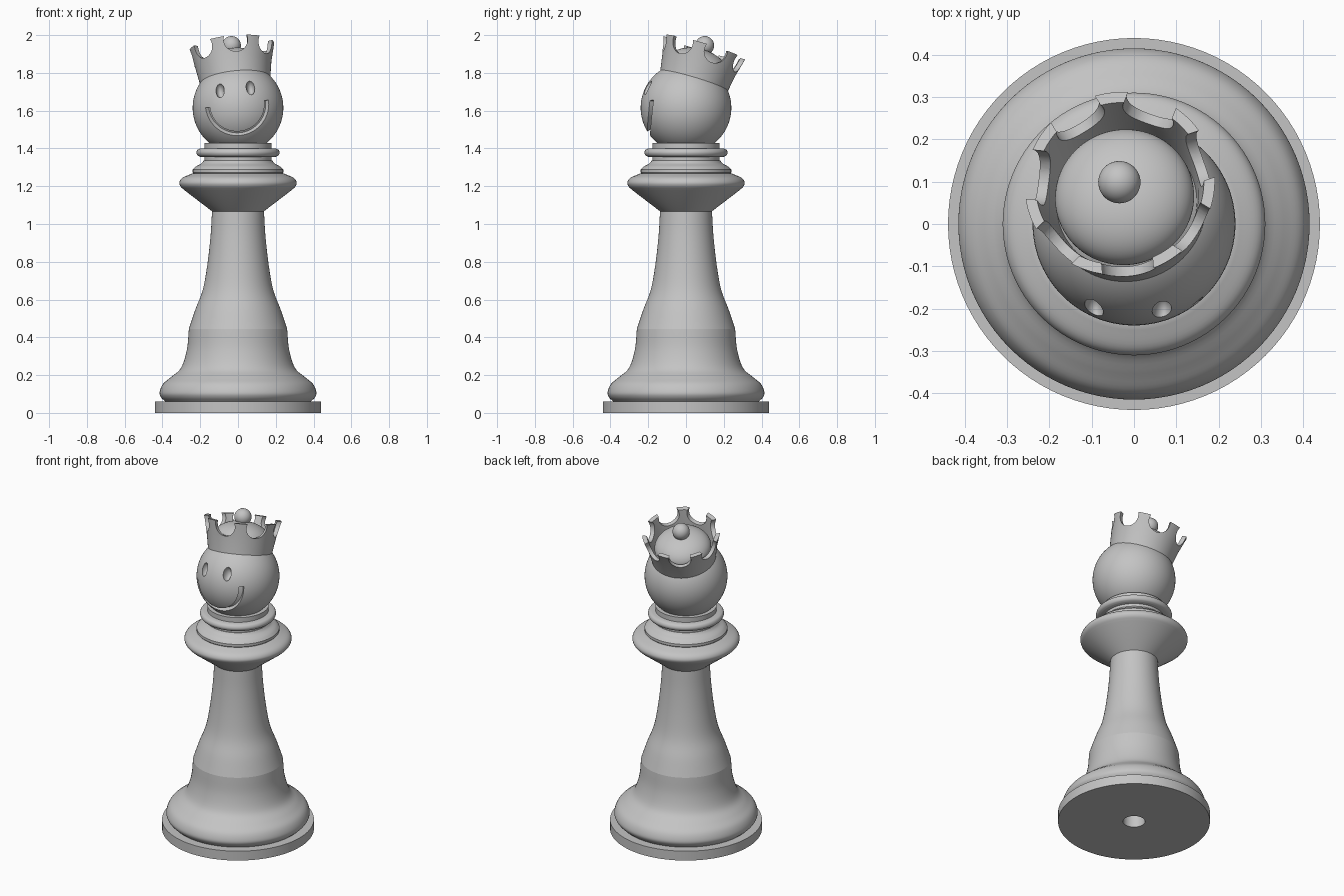
import bpy, bmesh
from math import sin, cos, pi, radians, sqrt
from mathutils import Matrix, Vector

cube = bpy.data.objects.get("Cube")
if cube:
    bpy.data.objects.remove(cube, do_unlink=True)

grey = bpy.data.materials.new("plain grey")
grey.use_nodes = True
grey.diffuse_color = (0.55, 0.55, 0.55, 1)
grey.node_tree.nodes["Principled BSDF"].inputs["Base Color"].default_value = grey.diffuse_color


def finish(name, bm, matrix=Matrix()):
    """Turn a bmesh into a linked object."""
    bmesh.ops.transform(bm, matrix=matrix, verts=bm.verts)
    bmesh.ops.recalc_face_normals(bm, faces=bm.faces)
    mesh = bpy.data.meshes.new(name)
    bm.to_mesh(mesh)
    bm.free()
    mesh.materials.append(grey)
    obj = bpy.data.objects.new(name, mesh)
    bpy.context.collection.objects.link(obj)
    return obj


def smooth(obj, angle=35):
    bpy.ops.object.select_all(action='DESELECT')
    obj.select_set(True)
    bpy.context.view_layer.objects.active = obj
    bpy.ops.object.shade_smooth_by_angle(angle=radians(angle))


def spline(points, steps=5):
    """Catmull-Rom curve through profile points."""
    p = [Vector(q) for q in points]
    p = [2 * p[0] - p[1]] + p + [2 * p[-1] - p[-2]]
    out = []
    for a, b, c, d in zip(p, p[1:], p[2:], p[3:]):
        for i in range(steps):
            t = i / steps
            out.append(0.5 * (2 * b + (c - a) * t + (2 * a - 5 * b + 4 * c - d) * t**2
                              + (3 * b - a - 3 * c + d) * t**3))
    return [tuple(q) for q in out] + [tuple(points[-1])]


def lathe(name, profile, matrix=Matrix(), closed=False, segments=96):
    """Revolve (radius, height) points around z."""
    bm = bmesh.new()
    verts = [bm.verts.new((r, 0, z)) for r, z in profile]
    ring = verts + verts[:1] if closed else verts
    edges = [bm.edges.new(pair) for pair in zip(ring, ring[1:])]
    bmesh.ops.spin(bm, geom=verts + edges, cent=(0, 0, 0), axis=(0, 0, 1),
                   angle=2 * pi, steps=segments)
    bmesh.ops.remove_doubles(bm, verts=bm.verts, dist=1e-5)
    return finish(name, bm, matrix)


def cut(obj, cutter):
    mod = obj.modifiers.new("cut", 'BOOLEAN')
    mod.operation, mod.solver, mod.object = 'DIFFERENCE', 'EXACT', cutter
    bpy.context.view_layer.objects.active = obj
    bpy.ops.object.modifier_apply(modifier=mod.name)
    bpy.data.objects.remove(cutter, do_unlink=True)


def ellipse(rx, rz, z=0, n=32):
    """Half outline for a turned ellipsoid."""
    return [(rx * sin(pi * i / n) if 0 < i < n else 0, z - rz * cos(pi * i / n))
            for i in range(n + 1)]


# Foot plate and flared base, with a bore underneath
base_curve = spline([(0.385, 0.06), (0.408, 0.083), (0.415, 0.11), (0.397, 0.153),
                     (0.354, 0.19), (0.302, 0.238), (0.271, 0.333), (0.26, 0.445)])
smooth(lathe("base", [(0, 0.3), (0.064, 0.3), (0.064, 0), (0.44, 0), (0.44, 0.06)]
             + base_curve + [(0, 0.445)]))

# Tapered shaft
shaft_curve = spline([(0.26, 0.445), (0.227, 0.544), (0.187, 0.65), (0.163, 0.78),
                      (0.145, 0.94), (0.137, 1.08)])
smooth(lathe("shaft", [(0, 0.445)] + shaft_curve + [(0, 1.08)]))

# Wide collar with a rounded lip
lip = spline([(0.285, 1.18), (0.305, 1.2), (0.31, 1.222), (0.292, 1.246), (0.24, 1.268)])
smooth(lathe("collar", [(0, 1.067), (0.137, 1.067)] + lip + [(0, 1.268)]))

# Stacked neck rings
step_curve = spline([(0.24, 1.288), (0.222, 1.305), (0.195, 1.32), (0.182, 1.335)])
smooth(lathe("neck_step", [(0, 1.265), (0.235, 1.265), (0.24, 1.272)]
             + step_curve + [(0, 1.335)]))
smooth(lathe("neck", [(0, 1.32), (0.178, 1.32), (0.178, 1.43), (0, 1.43)]))
disc_edge = spline([(0.2, 1.355), (0.214, 1.363), (0.22, 1.378), (0.214, 1.393), (0.2, 1.4)])
smooth(lathe("neck_disc", [(0, 1.355)] + disc_edge + [(0, 1.4)]))

# Head
R = 0.24
centre = Vector((0, 0, 1.615))
head = lathe("head", ellipse(R, R, n=48), Matrix.Translation(centre))


def on_head(x, dz):
    return Vector((x, -sqrt(R * R - x * x - dz * dz), dz))


# Eye sockets
roll = Matrix.Rotation(radians(-6), 4, 'Y')
for x, dz in ((-0.095, 0.092), (0.066, 0.107)):
    place = Matrix.Translation(centre + on_head(x, dz)) @ roll @ Matrix.Diagonal((0.6, 1, 1, 1))
    cut(head, lathe("eye_cutter", ellipse(0.038, 0.041, n=16), place, segments=32))

# Smile groove: a square section swept along the face
bm = bmesh.new()
previous = None
for i in range(41):
    a = radians(187 + 180 * i / 40)
    section = []
    for width, depth in ((-1, 0.9), (1, 0.9), (1, 1.1), (-1, 1.1)):
        r = 0.157 + 0.011 * width
        section.append(bm.verts.new(on_head(-0.005 + r * cos(a), 0.021 + r * sin(a)) * depth))
    if previous:
        for k in range(4):
            n = (k + 1) % 4
            bm.faces.new((previous[k], previous[n], section[n], section[k]))
    else:
        bm.faces.new(section)
    previous = section
bm.faces.new(previous)
cut(head, finish("smile_cutter", bm, Matrix.Translation(centre)))
smooth(head)

# Tilted frame for the crown
axis = Vector((-0.105, 0.30, 1)).normalized()
tilt = Matrix.Translation(centre) @ Vector((0, 0, 1)).rotation_difference(axis).to_matrix().to_4x4()

# Crown band with seven round notches
crown = lathe("crown", [(0.187, 0.15), (0.202, 0.24), (0.226, 0.335),
                        (0.2, 0.335), (0.178, 0.24), (0.163, 0.15)], tilt, closed=True)
bm = bmesh.new()
for i in range(7):
    turn = Matrix.Rotation(radians(96) + (i + 0.5) * 2 * pi / 7, 4, 'Z')
    place = turn @ Matrix.Translation((0.235, 0, 0.315)) @ Matrix.Rotation(pi / 2, 4, 'Y')
    bmesh.ops.create_cone(bm, cap_ends=True, segments=40, radius1=0.064, radius2=0.064,
                          depth=0.14, matrix=place)
cut(crown, finish("notch_cutter", bm, tilt))
smooth(crown)

# Cap and ball inside the crown
smooth(lathe("crown_cap", ellipse(0.165, 0.1, 0.222), tilt))
smooth(lathe("crown_ball", ellipse(0.05, 0.05, 0.346, n=24), tilt, segments=48))
